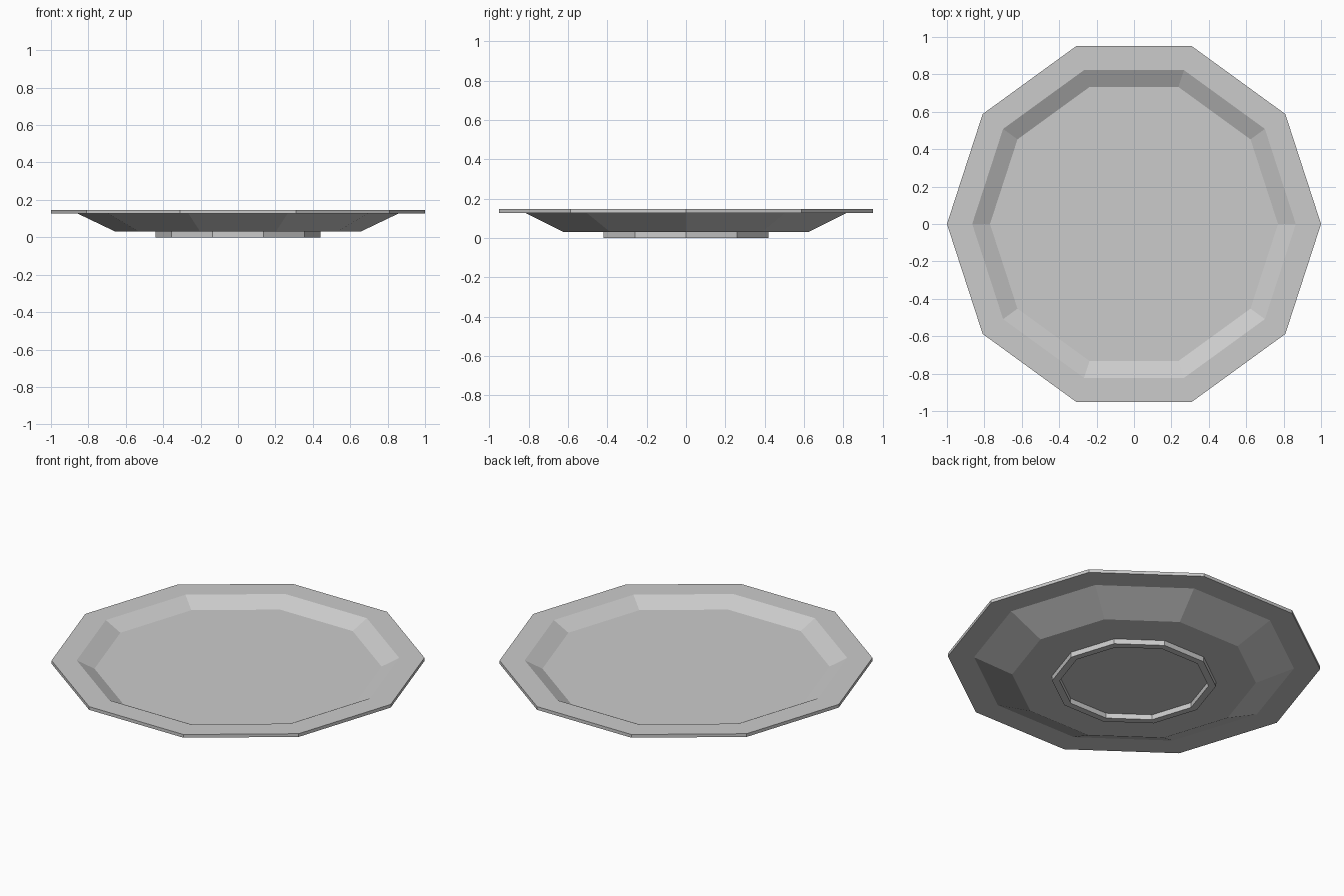
import bpy, bmesh
from math import cos, sin, tau

if "Cube" in bpy.data.objects:
    bpy.data.objects.remove(bpy.data.objects["Cube"])

SIDES = 10

# Half cross-section (radius, height): foot recess, foot ring, underside, rim, well
PROFILE = [
    (0.40, 0.03), (0.40, 0.0), (0.44, 0.0), (0.44, 0.03),
    (0.655, 0.03), (0.86, 0.128), (1.0, 0.128),
    (1.0, 0.147), (0.865, 0.147), (0.77, 0.097),
]


def lathe(name, profile, sides):
    bm = bmesh.new()
    rings = [[bm.verts.new((r * cos(tau * i / sides), r * sin(tau * i / sides), z))
              for i in range(sides)] for r, z in profile]
    for lower, upper in zip(rings, rings[1:]):
        for i in range(sides):
            j = (i + 1) % sides
            bm.faces.new((lower[i], lower[j], upper[j], upper[i]))
    # Close the recess below and the floor of the plate above
    bm.faces.new(rings[0][::-1])
    bm.faces.new(rings[-1])
    bmesh.ops.recalc_face_normals(bm, faces=bm.faces)
    mesh = bpy.data.meshes.new(name)
    bm.to_mesh(mesh)
    bm.free()
    obj = bpy.data.objects.new(name, mesh)
    bpy.context.collection.objects.link(obj)
    return obj


# Ten-sided plate with foot ring
lathe("plate", PROFILE, SIDES)
